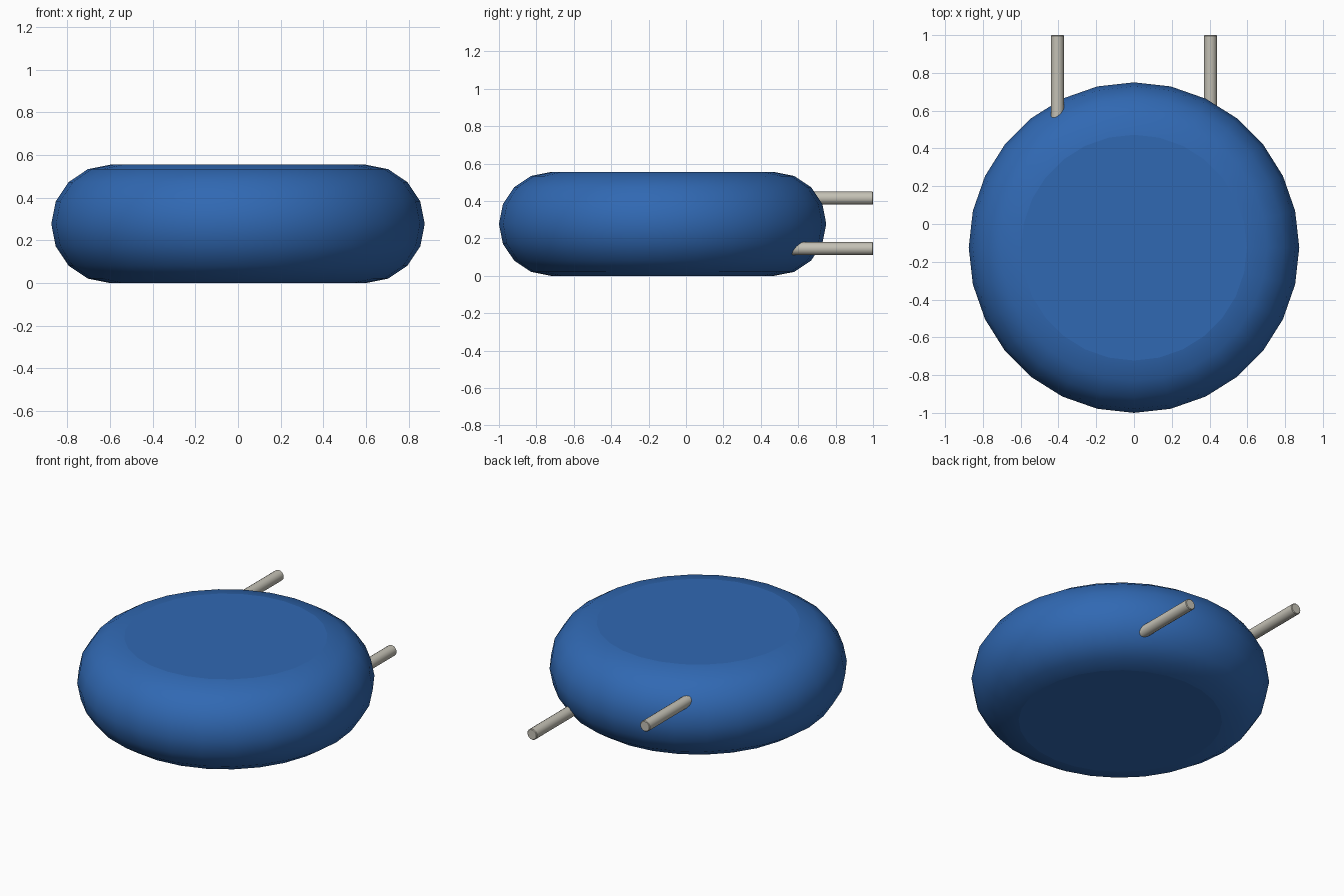
import bpy, bmesh, math
from mathutils import Matrix, Vector

cube = bpy.data.objects.get("Cube")
if cube:
    bpy.data.objects.remove(cube, do_unlink=True)


def material(name, rgb):
    m = bpy.data.materials.new(name)
    m.use_nodes = True
    m.diffuse_color = (*rgb, 1)
    bsdf = next(n for n in m.node_tree.nodes if n.type == 'BSDF_PRINCIPLED')
    bsdf.inputs["Base Color"].default_value = (*rgb, 1)
    return m


def finish(bm, name, mat, location):
    bmesh.ops.recalc_face_normals(bm, faces=bm.faces)
    # flat end caps, smooth sides
    for f in bm.faces:
        f.smooth = len(f.verts) <= 4
    mesh = bpy.data.meshes.new(name)
    bm.to_mesh(mesh)
    bm.free()
    mesh.materials.append(mat)
    ob = bpy.data.objects.new(name, mesh)
    ob.location = location
    bpy.context.collection.objects.link(ob)
    return ob


def lathe(profile, sides):
    """Revolve (radius, height) points around z and cap both ends."""
    bm = bmesh.new()
    vs = [bm.verts.new((r, 0, z)) for r, z in profile]
    es = [bm.edges.new(p) for p in zip(vs, vs[1:])]
    bmesh.ops.spin(bm, geom=vs + es, cent=(0, 0, 0), axis=(0, 0, 1),
                   angle=2 * math.pi, steps=sides)
    bmesh.ops.remove_doubles(bm, verts=bm.verts, dist=1e-4)
    bmesh.ops.holes_fill(bm, edges=[e for e in bm.edges if e.is_boundary], sides=0)
    return bm


blue = material("blue_coating", (0.03, 0.14, 0.45))
metal = material("lead_metal", (0.55, 0.53, 0.46))

# Disc body with a fully rounded rim
half = 0.2775
rim = [(0.5975 + half * math.cos(a), half * math.sin(a))
       for a in (math.radians(-90 + 22.5 * i) for i in range(9))]
finish(lathe(rim, 28), "disc_body", blue, (0, -0.125, half))

# Two straight leads leaving the back at staggered heights
START, END, RAD, BEV = 0.45, 1.0, 0.035, 0.004
for name, x, z in (("left_lead", 0.405, 0.145), ("right_lead", -0.405, 0.415)):
    length = END - START
    bm = lathe([(RAD, 0), (RAD, length - BEV), (RAD - BEV, length)], 16)
    bmesh.ops.rotate(bm, verts=bm.verts, cent=Vector(),
                     matrix=Matrix.Rotation(math.radians(-90), 3, 'X'))
    ob = finish(bm, name, metal, (x, START, z))
    # keep the small end chamfer crisp
    bpy.ops.object.select_all(action='DESELECT')
    ob.select_set(True)
    bpy.context.view_layer.objects.active = ob
    bpy.ops.object.shade_smooth_by_angle(angle=math.radians(30))
